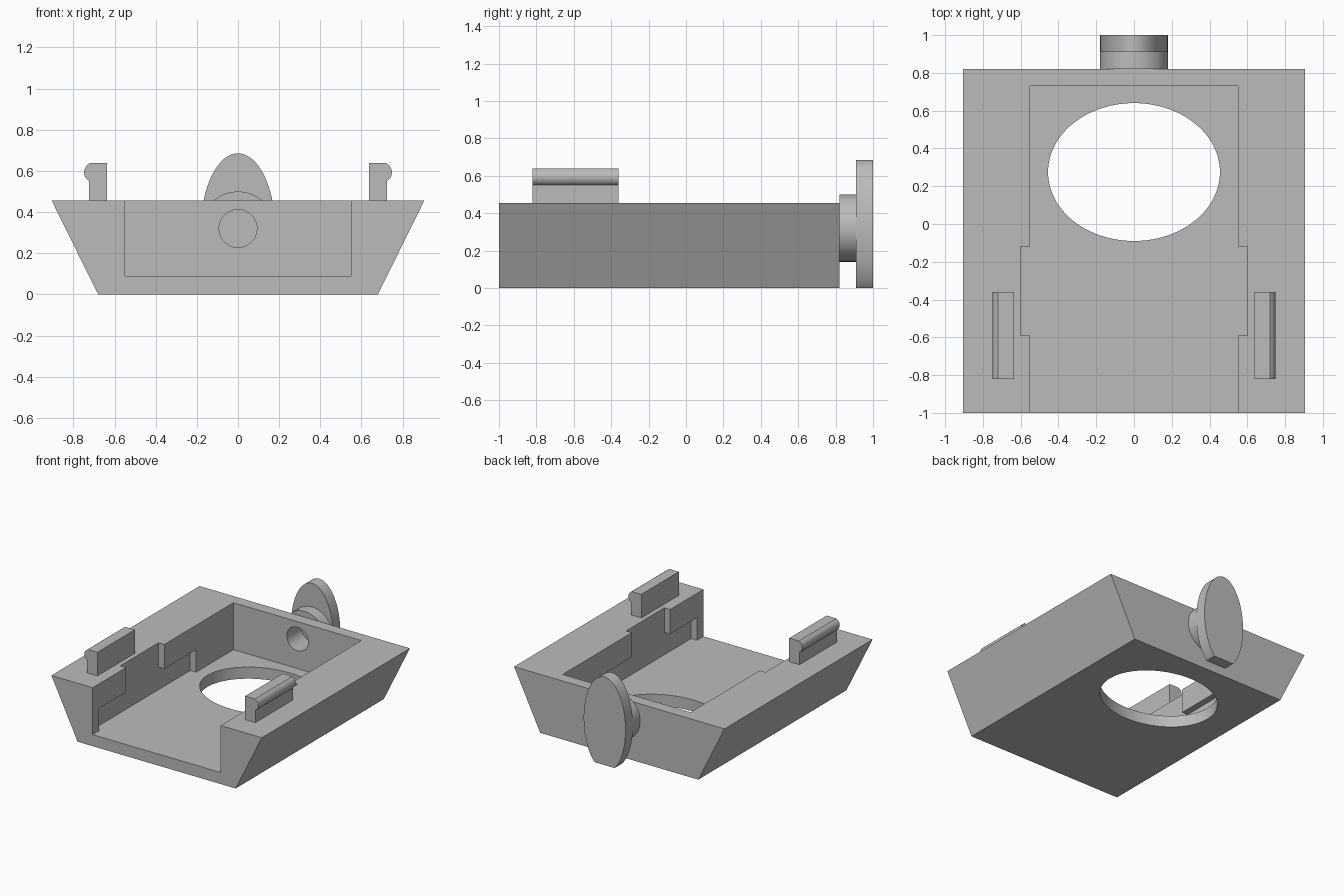
import bpy, bmesh
from math import cos, sin, pi, radians

cube = bpy.data.objects.get("Cube")
if cube:
    bpy.data.objects.remove(cube, do_unlink=True)

grey = bpy.data.materials.new("plain grey")
grey.use_nodes = True
color = (0.5, 0.5, 0.5, 1)
grey.diffuse_color = color
grey.node_tree.nodes["Principled BSDF"].inputs["Base Color"].default_value = color

TOP, FLOOR, BACK, PLATE = 0.455, 0.09, 0.82, 0.91
KNOB_Z = 0.32


def prism(name, outline, axis, start, end):
    """Extrude a flat outline along y (points are x, z) or z (points are x, y)."""
    bm = bmesh.new()
    place = (lambda a, b, t: (a, t, b)) if axis == "y" else (lambda a, b, t: (a, b, t))
    face = bm.faces.new([bm.verts.new(place(a, b, start)) for a, b in outline])
    extruded = bmesh.ops.extrude_face_region(bm, geom=[face])["geom"]
    moved = [v for v in extruded if isinstance(v, bmesh.types.BMVert)]
    bmesh.ops.translate(bm, verts=moved, vec=place(0, 0, end - start))
    bmesh.ops.recalc_face_normals(bm, faces=bm.faces)
    mesh = bpy.data.meshes.new(name)
    bm.to_mesh(mesh)
    bm.free()
    mesh.materials.append(grey)
    obj = bpy.data.objects.new(name, mesh)
    bpy.context.collection.objects.link(obj)
    return obj


def ellipse(ca, cb, ra, rb, n=64):
    return [(ca + ra * cos(2 * pi * i / n), cb + rb * sin(2 * pi * i / n)) for i in range(n)]


def box(name, x0, x1, y0, y1, z0, z1):
    return prism(name, [(x0, z0), (x1, z0), (x1, z1), (x0, z1)], "y", y0, y1)


def activate(obj):
    bpy.ops.object.select_all(action="DESELECT")
    obj.select_set(True)
    bpy.context.view_layer.objects.active = obj


def cut(obj, cutter):
    cutter.hide_render = True
    mod = obj.modifiers.new("cut", "BOOLEAN")
    mod.operation = "DIFFERENCE"
    mod.solver = "EXACT"
    mod.object = cutter
    activate(obj)
    bpy.ops.object.modifier_apply(modifier=mod.name)
    bpy.data.objects.remove(cutter, do_unlink=True)


# Tray body with sloping sides
body = prism("tray_body", [(-0.68, 0), (0.68, 0), (0.905, TOP), (-0.905, TOP)], "y", -1, BACK)

# Main cavity, open at the front and top
cut(body, box("cavity_cutter", -0.55, 0.55, -1.2, 0.73, FLOOR, 0.7))

# Side slots: long channel at the floor, shorter entry above it
for s in (-1, 1):
    x0, x1 = sorted((s * 0.5, s * 0.6))
    cut(body, box("channel_cutter", x0, x1, -0.92, 0.27, FLOOR, 0.265))
    cut(body, box("entry_cutter", x0, x1, -0.59, -0.12, 0.2, 0.7))

# Oval opening in the floor
cut(body, prism("oval_cutter", ellipse(0, 0.275, 0.455, 0.365, 96), "z", -0.1, 0.2))

# Knob at the back: hollow shaft and oval plate cut flat at the bottom
shaft = prism("knob_shaft", ellipse(0, KNOB_Z, 0.18, 0.18), "y", BACK, PLATE)
for part in (body, shaft):
    cut(part, prism("bore_cutter", ellipse(0, KNOB_Z, 0.092, 0.092, 48), "y", 0.6, 0.95))
plate = prism("knob_plate", ellipse(0, KNOB_Z, 0.18, 0.365, 96), "y", PLATE, 1)
cut(plate, box("flat_cutter", -0.5, 0.5, 0.8, 1.2, -0.5, 0))

# Snap rails on the rims, with a rounded outer lip
lip = [(0.70 + 0.048 * cos(radians(a)), 0.593 + 0.048 * sin(radians(a)))
       for a in range(-60, 61, 10)]
profile = [(0.636, TOP), (0.724, TOP)] + lip + [(0.72, 0.638), (0.636, 0.638)]
rails = [prism(name, [(s * x, z) for x, z in profile], "y", -0.82, -0.36)
         for name, s in (("left_rail", 1), ("right_rail", -1))]

for part in [body, shaft, plate] + rails:
    activate(part)
    bpy.ops.object.shade_smooth_by_angle(angle=radians(25))
